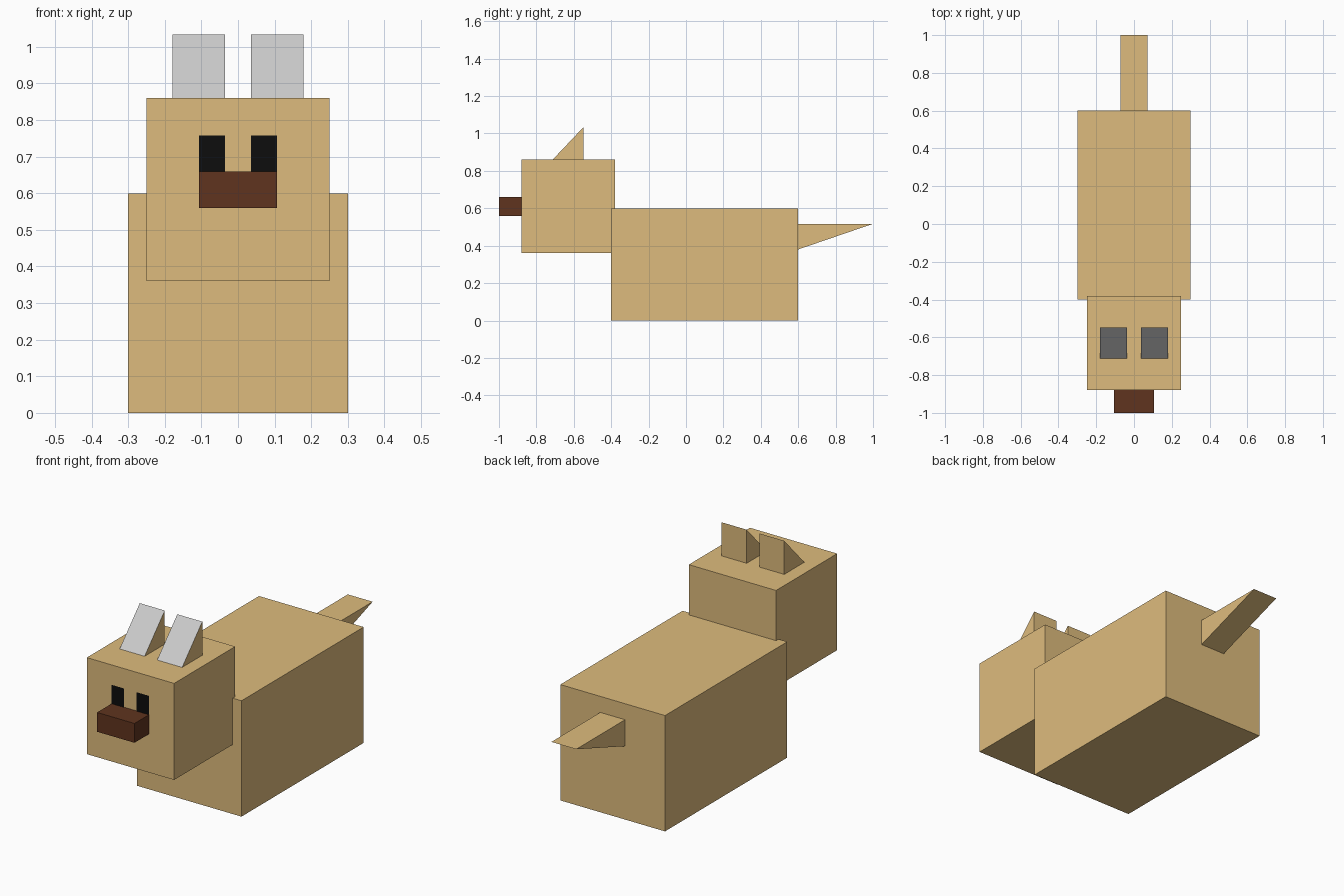
import bpy

if "Cube" in bpy.data.objects:
    bpy.data.objects.remove(bpy.data.objects["Cube"])


def material(name, rgb):
    m = bpy.data.materials.new(name)
    m.diffuse_color = (*rgb, 1)
    m.use_nodes = True
    m.node_tree.nodes["Principled BSDF"].inputs["Base Color"].default_value = m.diffuse_color
    return m


TAN = material("tan", (0.73, 0.5, 0.205))
BROWN = material("brown", (0.115, 0.034, 0.013))
BLACK = material("black", (0.004, 0.004, 0.004))
GREY = material("grey", (0.8, 0.8, 0.8))


def make(name, verts, faces, *mats):
    mesh = bpy.data.meshes.new(name)
    mesh.from_pydata(verts, [], faces)
    for m in mats:
        mesh.materials.append(m)
    ob = bpy.data.objects.new(name, mesh)
    bpy.context.collection.objects.link(ob)
    return ob


def prism(name, x0, x1, profile, *mats):
    """Extrude a (y, z) profile, counter-clockwise seen from +x, along x."""
    n = len(profile)
    verts = [(x, y, z) for x in (x0, x1) for y, z in profile]
    sides = [(i, n + i, n + (i + 1) % n, (i + 1) % n)[::-1] for i in range(n)]
    caps = [tuple(reversed(range(n))), tuple(range(n, 2 * n))]
    return make(name, verts, sides + caps, *mats)


def box(name, half, y0, y1, z0, z1, mat):
    return prism(name, -half, half, [(y0, z0), (y1, z0), (y1, z1), (y0, z1)], mat)


# Body, head and snout
box("body", 0.30, -0.40, 0.60, 0.0, 0.60, TAN)
box("head", 0.25, -0.88, -0.38, 0.36, 0.86, TAN)
box("snout", 0.107, -1.0, -0.88, 0.56, 0.66, BROWN)

# Tail wedge tapering to the rear
prism("tail", -0.071, 0.071, [(0.60, 0.38), (1.0, 0.517), (0.60, 0.517)], TAN)

for side, s in (("left", -1), ("right", 1)):
    # Ear wedge with a grey front slope
    xa, xb = sorted((s * 0.036, s * 0.179))
    ear = prism(side + "_ear", xa, xb,
                [(-0.713, 0.86), (-0.548, 0.86), (-0.548, 1.034)], TAN, GREY)
    ear.data.polygons[2].material_index = 1

    # Flat eye just in front of the face
    xa, xb = sorted((s * 0.036, s * 0.107))
    make(side + "_eye", [(xa, -0.882, 0.66), (xb, -0.882, 0.66),
                         (xb, -0.882, 0.758), (xa, -0.882, 0.758)], [(0, 1, 2, 3)], BLACK)
